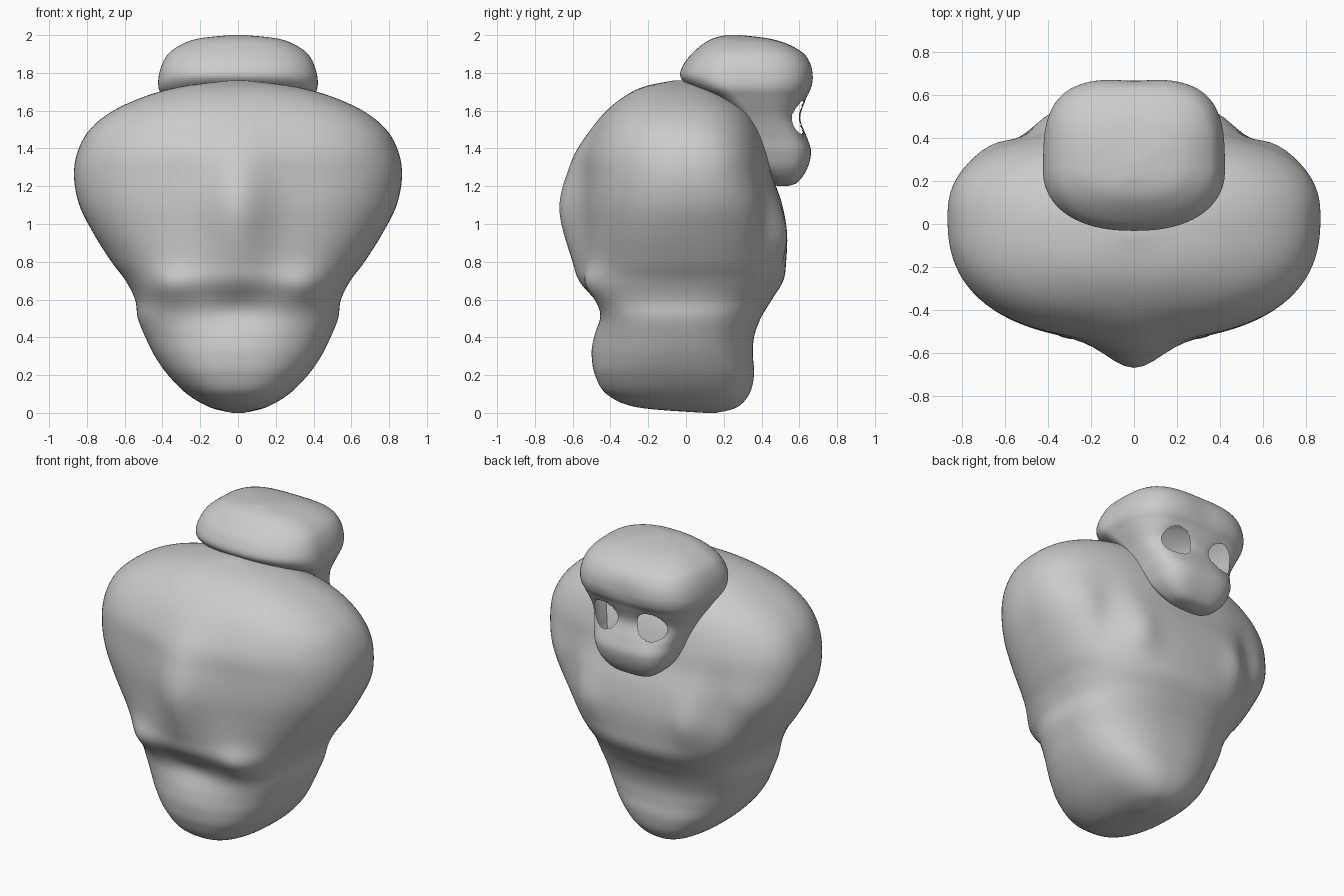
import bpy, bmesh
from math import sin, cos, pi, exp, hypot

if "Cube" in bpy.data.objects:
    bpy.data.objects.remove(bpy.data.objects["Cube"])


def spline(keys, steps):
    """Smooth resampling of section rows (Catmull-Rom)."""
    rows = []
    for i in range(len(keys) - 1):
        quad = [keys[max(0, min(len(keys) - 1, i + k))] for k in (-1, 0, 1, 2)]
        for s in range(steps):
            t = s / steps
            rows.append([0.5 * (2 * b + (c - a) * t + (2 * a - 5 * b + 4 * c - d) * t * t
                                + (3 * b - a - 3 * c + d) * t ** 3)
                         for a, b, c, d in zip(*quad)])
    return rows + [list(keys[-1])]


def bump(v, centre, size):
    return exp(-((v - centre) / size) ** 2)


def loft(keys, n_back, n_face, relief, steps=8, segs=112):
    """Stack rounded-box sections (z, half width, y min, y widest, y max)."""
    bm = bmesh.new()
    rings = []
    for z, w, y0, yc, y1 in spline(keys, steps):
        ring = []
        for k in range(segs):
            c, s = cos(2 * pi * k / segs), sin(2 * pi * k / segs)
            n = n_face if s > 0 else n_back
            r = (abs(c) ** n + abs(s) ** n) ** (-1 / n)
            x = w * r * c
            y = yc + r * s * ((y1 - yc) if s > 0 else (yc - y0))
            dx, dy = relief(x, z, s)
            ring.append(bm.verts.new((x + dx, y + dy, max(z, 0))))
        rings.append(ring)
    for a, b in zip(rings, rings[1:]):
        for k in range(segs):
            j = (k + 1) % segs
            bm.faces.new((a[k], a[j], b[j], b[k]))
    bm.faces.new(rings[0][::-1])
    bm.faces.new(rings[-1])
    bmesh.ops.recalc_face_normals(bm, faces=bm.faces)
    return bm


def finish(bm, name):
    me = bpy.data.meshes.new(name)
    bm.to_mesh(me)
    bm.free()
    for p in me.polygons:
        p.use_smooth = True
    ob = bpy.data.objects.new(name, me)
    bpy.context.collection.objects.link(ob)


# Torso: tapered hips, broad shoulders
torso_rows = [
    (0.0, 0.03, 0.10, 0.13, 0.16),
    (0.03, 0.15, -0.26, 0.05, 0.27),
    (0.10, 0.27, -0.42, 0.0, 0.335),
    (0.20, 0.37, -0.475, -0.02, 0.36),
    (0.30, 0.44, -0.48, -0.03, 0.355),
    (0.40, 0.49, -0.475, -0.03, 0.36),
    (0.50, 0.53, -0.48, -0.03, 0.395),
    (0.60, 0.545, -0.51, -0.02, 0.455),
    (0.70, 0.595, -0.54, -0.01, 0.515),
    (0.80, 0.67, -0.54, 0.0, 0.53),
    (0.95, 0.765, -0.54, 0.0, 0.535),
    (1.10, 0.84, -0.545, 0.02, 0.51),
    (1.25, 0.868, -0.54, 0.03, 0.46),
    (1.38, 0.85, -0.53, 0.03, 0.43),
    (1.50, 0.785, -0.48, 0.0, 0.39),
    (1.60, 0.66, -0.41, -0.02, 0.33),
    (1.68, 0.48, -0.315, -0.03, 0.22),
    (1.73, 0.29, -0.21, -0.03, 0.11),
    (1.76, 0.04, -0.06, -0.04, -0.02),
]


def torso_relief(x, z, s):
    a = abs(x)
    if s < 0:
        # spine ridge, hip lumps, hollow above the tail
        dy = (-0.125 * bump(x, 0, 0.17) * bump(z, 1.08, 0.33)
              - 0.05 * bump(a, 0.36, 0.13) * bump(z, 0.67, 0.10)
              + 0.05 * bump(x, 0, 0.22) * bump(z, 0.56, 0.10)
              - 0.02 * bump(x, 0, 0.25) * bump(z, 0.33, 0.12))
    else:
        # grooves beside the belly, hollow under it
        dy = (-0.04 * bump(a, 0.53, 0.10) * bump(z, 1.05, 0.20)
              + 0.03 * bump(a, 0.36, 0.10) * bump(z, 0.93, 0.15))
    return 0.0, dy * min(1, abs(s) * 2)


finish(loft(torso_rows, 2.45, 2.5, torso_relief), "torso")

# Head: chin, muzzle, brow and crown, looking toward +y
head_rows = [
    (1.20, 0.03, 0.49, 0.51, 0.53),
    (1.22, 0.14, 0.44, 0.51, 0.59),
    (1.29, 0.225, 0.39, 0.47, 0.64),
    (1.38, 0.27, 0.34, 0.43, 0.662),
    (1.46, 0.295, 0.30, 0.39, 0.64),
    (1.56, 0.335, 0.25, 0.35, 0.605),
    (1.66, 0.39, 0.14, 0.29, 0.635),
    (1.72, 0.42, 0.03, 0.25, 0.665),
    (1.78, 0.42, -0.03, 0.25, 0.675),
    (1.85, 0.40, -0.01, 0.26, 0.66),
    (1.91, 0.36, 0.04, 0.27, 0.615),
    (1.96, 0.28, 0.10, 0.28, 0.52),
    (1.985, 0.19, 0.15, 0.27, 0.42),
    (2.0, 0.04, 0.21, 0.25, 0.29),
]


def head_relief(x, z, s):
    if s < 0:
        return 0.0, 0.0
    return 0.0, s * (-0.03 * bump(abs(x), 0.17, 0.08) * bump(z, 1.56, 0.09)
                     - 0.008 * bump(x, 0, 0.1) * bump(z, 1.78, 0.08))


head = loft(head_rows, 2.3, 3.3, head_relief)

# Eye openings cut in the shell, rims rounded to an oval
EX, EZ, RX, RZ = 0.165, 1.565, 0.095, 0.09


def oval(p):
    return hypot((abs(p.x) - EX) / RX, (p.z - EZ) / RZ)


holes = [f for f in head.faces
         if f.calc_center_median().y > 0.45 and oval(f.calc_center_median()) < 1]
bmesh.ops.delete(head, geom=holes, context='FACES')
for v in head.verts:
    if v.is_boundary:
        d = oval(v.co)
        side = 1 if v.co.x > 0 else -1
        v.co.x = side * (EX + (abs(v.co.x) - EX) / d)
        v.co.z = EZ + (v.co.z - EZ) / d
finish(head, "head")
